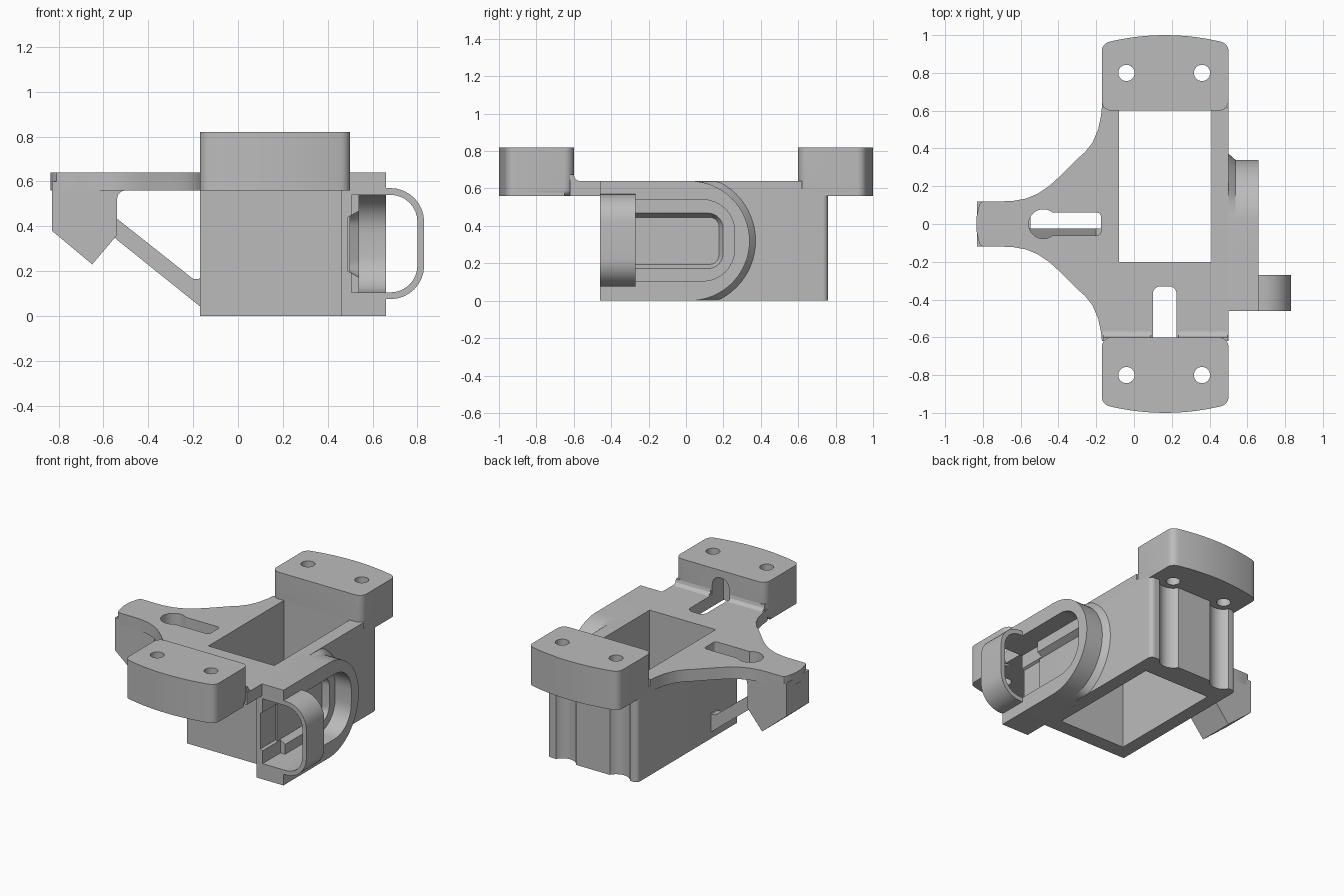
import bpy, bmesh, math
from mathutils import Vector

if "Cube" in bpy.data.objects:
    bpy.data.objects.remove(bpy.data.objects["Cube"])

gray = bpy.data.materials.new("plain gray")
gray.use_nodes = True
gray.diffuse_color = (0.5, 0.5, 0.5, 1)
gray.node_tree.nodes["Principled BSDF"].inputs["Base Color"].default_value = (0.5, 0.5, 0.5, 1)


def rounded(corners, steps=8):
    """Outline from (a, b, radius) corners, each radius turned into an arc."""
    out = []
    for i, (a, b, r) in enumerate(corners):
        p = Vector((a, b))
        if not r:
            out.append(p)
            continue
        u = (Vector(corners[i - 1][:2]) - p).normalized()
        v = (Vector(corners[(i + 1) % len(corners)][:2]) - p).normalized()
        half = u.angle(v) / 2
        center = p + (u + v).normalized() * r / math.sin(half)
        s = p + u * r / math.tan(half) - center
        e = p + v * r / math.tan(half) - center
        sweep = math.pi - 2 * half
        for k in range(steps + 1):
            t = k / steps
            w = (s * math.sin((1 - t) * sweep) + e * math.sin(t * sweep)) / math.sin(sweep)
            out.append(center + w)
    return out


def rect(a0, a1, b0, b1, r=0.0):
    return rounded([(a0, b0, r), (a1, b0, r), (a1, b1, r), (a0, b1, r)])


def circle(a, b, r, n=32):
    return [(a + r * math.cos(k * math.tau / n), b + r * math.sin(k * math.tau / n)) for k in range(n)]


def place(axis, p, h):
    a, b = p
    return {"x": (h, a, b), "y": (a, h, b), "z": (a, b, h)}[axis]


def loft(name, axis, low, lo, high, hi, bevel=0.0):
    """Solid between two outlines with equal point counts."""
    bm = bmesh.new()
    v0 = [bm.verts.new(place(axis, p, lo)) for p in low]
    v1 = [bm.verts.new(place(axis, p, hi)) for p in high]
    bottom = bm.faces.new(v0)
    bm.faces.new(v1)
    for i in range(len(v0)):
        bm.faces.new((v0[i - 1], v0[i], v1[i], v1[i - 1]))
    if bevel:
        bmesh.ops.bevel(bm, geom=list(bottom.edges), offset=bevel, segments=5,
                        profile=0.5, affect="EDGES")
    bmesh.ops.recalc_face_normals(bm, faces=bm.faces)
    mesh = bpy.data.meshes.new(name)
    bm.to_mesh(mesh)
    bm.free()
    mesh.materials.append(gray)
    ob = bpy.data.objects.new(name, mesh)
    bpy.context.collection.objects.link(ob)
    return ob


def prism(name, axis, outline, lo, hi, bevel=0.0):
    return loft(name, axis, outline, lo, outline, hi, bevel)


def cut(ob, *cutters):
    for c in cutters:
        c.hide_render = True
        m = ob.modifiers.new("cut", "BOOLEAN")
        m.operation, m.solver, m.object = "DIFFERENCE", "EXACT", c
        bpy.context.view_layer.update()
        mesh = bpy.data.meshes.new_from_object(ob.evaluated_get(bpy.context.evaluated_depsgraph_get()))
        ob.modifiers.clear()
        ob.data = mesh
        bpy.data.objects.remove(c)


parts = []
HOLES_X = (-0.04, 0.36)

# Square tube body with a thick grooved back wall
body = prism("body", "z", rounded([(-0.17, -0.3, 0), (0.5, -0.3, 0), (0.5, 0.76, 0.03), (-0.17, 0.76, 0.03)]), 0, 0.6)
cut(body, prism("opening", "z", rect(-0.08, 0.41, -0.2, 0.6), -0.1, 0.8),
    *[prism("groove", "z", circle(x, 0.8, 0.085), -0.1, 0.8) for x in HOLES_X])
parts.append(body)

# Top plate flowing into the side arm
side = [(-0.17, 0.62), (-0.175, 0.57), (-0.19, 0.5), (-0.22, 0.43), (-0.26, 0.38), (-0.3, 0.345),
        (-0.4, 0.245), (-0.45, 0.2), (-0.51, 0.16), (-0.57, 0.135), (-0.64, 0.122), (-0.7, 0.12),
        (-0.795, 0.12), (-0.81, 0.115), (-0.82, 0.1), (-0.835, 0.03)]
outline = [(0.5, 0.62)] + side + [(x, -y) for x, y in reversed(side)] + [(0.5, -0.62)]
plate = prism("top_plate", "z", outline, 0.56, 0.64)
cut(plate, prism("opening", "z", rect(-0.08, 0.41, -0.2, 0.6), 0.5, 0.8),
    prism("arm_slot", "z", rect(-0.48, -0.175, -0.06, 0.06, 0.02), 0.5, 0.8),
    prism("arm_hole", "z", circle(-0.48, 0, 0.078), 0.5, 0.8),
    prism("front_slot", "z", rounded([(0.1, -0.7, 0), (0.225, -0.7, 0), (0.225, -0.33, 0.04), (0.1, -0.33, 0.04)]), 0.5, 0.8))
parts.append(plate)

# Two mounting blocks with bowed outer ends
for name, s in (("front_block", -1), ("back_block", 1)):
    bow = [(0.5 - 0.67 * k / 12, s * (0.955 + 0.045 * (1 - (1 - k / 6) ** 2)),
            0.05 if k in (0, 12) else 0) for k in range(13)]
    ends = rounded([(-0.17, s * 0.6, 0.05), (0.5, s * 0.6, 0.05)] + bow)
    block = prism(name, "z", ends, 0.56, 0.82, bevel=0.035)
    cut(block, *[prism("screw_hole", "z", circle(x, s * 0.8, 0.043), 0.4, 1) for x in HOLES_X])
    if s < 0:
        arch = rounded([(0.1, 0.4, 0), (0.225, 0.4, 0), (0.225, 0.77, 0.06), (0.1, 0.77, 0.06)])
        cut(block, prism("arch", "y", arch, -0.72, -0.5))
    parts.append(block)

# Small fillets where the front block meets the plate
fillet = [(-0.62, 0.63), (-0.57, 0.63), (-0.57, 0.64), (-0.585, 0.645), (-0.595, 0.655), (-0.6, 0.675), (-0.62, 0.675)]
for name, x0, x1 in (("right_fillet", -0.165, 0.09), ("left_fillet", 0.235, 0.495)):
    parts.append(prism(name, "x", fillet, x0, x1))

# Hooked head of the arm
head = [(-0.83, 0.6), (-0.83, 0.38), (-0.65, 0.23), (-0.54, 0.36), (-0.54, 0.52),
        (-0.535, 0.54), (-0.52, 0.555), (-0.5, 0.562), (-0.5, 0.6)]
arm_head = prism("arm_head", "y", head, -0.12, 0.12)
cut(arm_head, prism("arm_hole", "z", circle(-0.48, 0, 0.078), 0.35, 0.8))
parts.append(arm_head)

# Diagonal strut from the head down to the body
strut = [(-0.56, 0.45), (-0.56, 0.36), (-0.54, 0.34), (-0.16, 0.035), (-0.16, 0.18), (-0.175, 0.165), (-0.2, 0.165)]
parts.append(prism("arm_strut", "y", strut, -0.09, -0.025))


# Side housing with a stepped round-ended pocket
def round_end(y, r, z0=0.0, z1=0.64):
    arc = [(y + r * math.sin(t), 0.32 - r * math.cos(t)) for t in [k * math.pi / 32 for k in range(33)]]
    return [(-0.46, z0)] + [(a, min(max(b, z0), z1)) for a, b in arc] + [(-0.46, z1)]


def pocket(y0, y1, z0, z1, r):
    return rounded([(y0, z0, 0), (y1, z0, r), (y1, z1, r), (y0, z1, 0)])


housing = prism("side_housing", "x", round_end(0.02, 0.32), 0.46, 0.66)
cut(housing, prism("outer_pocket", "x", pocket(-0.6, 0.26, 0.105, 0.54, 0.17), 0.54, 0.8),
    loft("inner_pocket", "x", pocket(-0.6, 0.17, 0.2, 0.44, 0.04), 0.49,
         pocket(-0.6, 0.21, 0.16, 0.48, 0.1), 0.56),
    prism("mouth", "x", rect(-0.6, -0.27, 0.105, 0.54), 0.505, 0.8))
parts.append(housing)
parts.append(loft("housing_flare", "x", round_end(0.02, 0.355, 0.001, 0.639), 0.495,
                  round_end(0.02, 0.322, 0.001, 0.639), 0.503))
flare = parts[-1]
cut(flare, prism("mouth", "x", rect(-0.6, 0.25, -0.1, 0.8), 0.4, 0.8))

# Sloped collar around the housing's round end
collar = loft("housing_collar", "x", round_end(0.02, 0.352, 0.002, 0.638), 0.5,
              round_end(0.02, 0.32, 0.002, 0.638), 0.537)
cut(collar, prism("collar_core", "x", pocket(-0.6, 0.27, 0.1, 0.545, 0.17), 0.4, 0.8))
parts.append(collar)

# Thin guide loop at the front of the housing
loop = prism("guide_loop", "y", rounded([(0.6, 0.075, 0), (0.83, 0.075, 0.15), (0.83, 0.57, 0.15), (0.6, 0.57, 0)]), -0.46, -0.27)
cut(loop, prism("loop_hole", "y", rounded([(0.5, 0.105, 0), (0.8, 0.105, 0.12), (0.8, 0.54, 0.12), (0.5, 0.54, 0)]), -0.6, 0))
parts.append(loop)

# Smooth the curved walls and keep the edges crisp
bpy.ops.object.select_all(action="DESELECT")
for ob in parts:
    ob.select_set(True)
    bpy.context.view_layer.objects.active = ob
bpy.ops.object.shade_smooth_by_angle()
